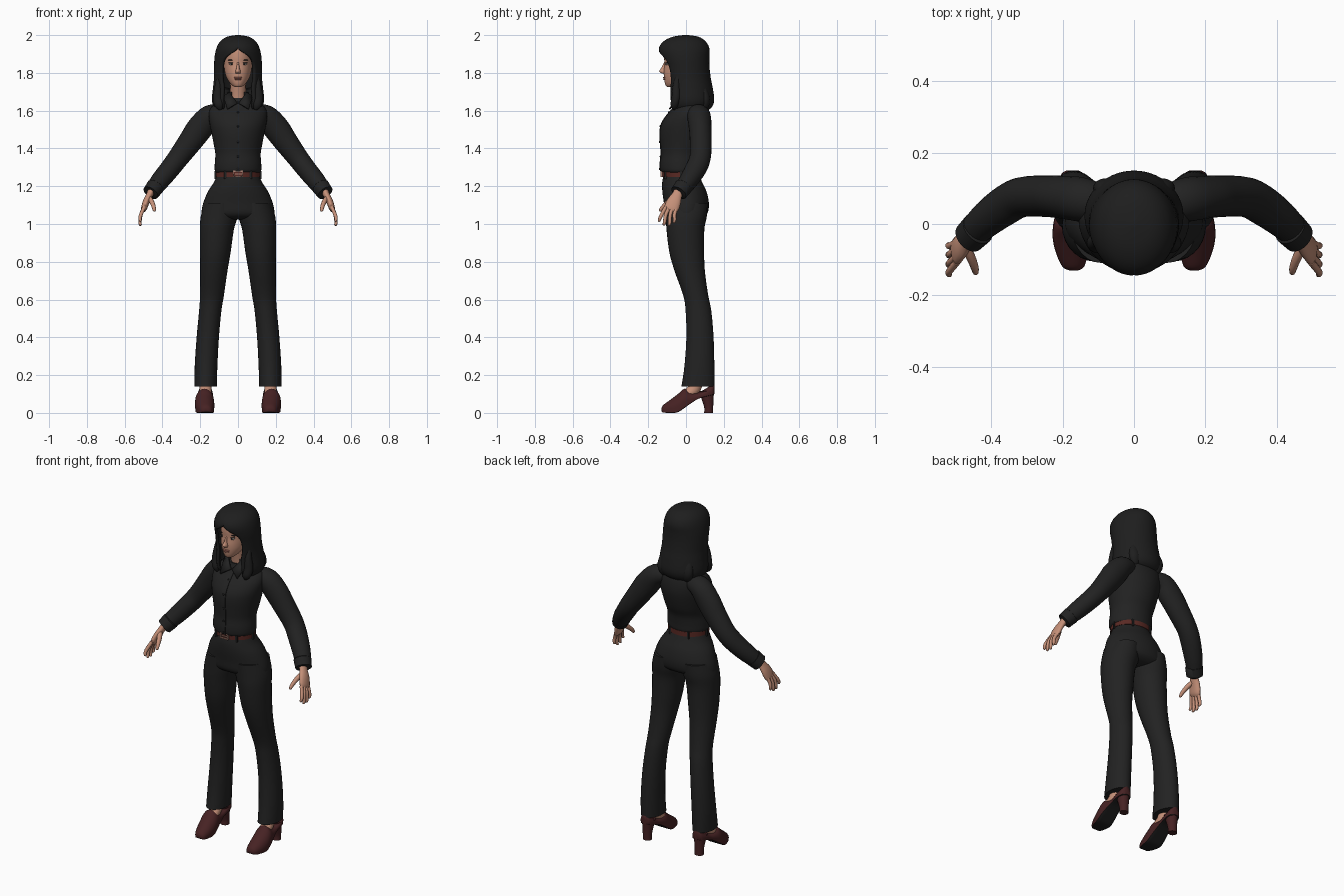
import bpy, bmesh, math
from mathutils import Vector

def material(name, r, g, b):
    m = bpy.data.materials.new(name)
    m.diffuse_color = (r, g, b, 1)
    return m

SKIN = material("skin", .56, .28, .19)
HAIR = material("black_hair", .013, .013, .013)
CLOTH = material("black_cloth", .016, .016, .016)
SHOE = material("dark_red_leather", .062, .016, .017)
BELT = material("red_brown_belt", .10, .022, .017)
METAL = material("buckle_metal", .42, .23, .18)
LIP = material("lips", .42, .16, .12)
WHITE = material("eye_white", .55, .48, .44)

def finish(name, bm, mats, mirror=False, thick=0, angle=50):
    bmesh.ops.remove_doubles(bm, verts=bm.verts, dist=1e-5)
    bmesh.ops.recalc_face_normals(bm, faces=bm.faces)
    me = bpy.data.meshes.new(name)
    bm.to_mesh(me)
    bm.free()
    ob = bpy.data.objects.new(name, me)
    bpy.context.collection.objects.link(ob)
    for m in mats if isinstance(mats, list) else [mats]:
        me.materials.append(m)
    me.shade_smooth()
    me.set_sharp_from_angle(angle=math.radians(angle))
    if thick:
        s = ob.modifiers.new("thickness", 'SOLIDIFY')
        s.thickness, s.offset = thick, 0
    if mirror:
        ob.modifiers.new("mirror", 'MIRROR')
    return ob

def smooth(st, k=4):
    """Catmull-Rom resampling of station tuples."""
    out = []
    for i in range(len(st) - 1):
        p = [st[max(0, min(len(st) - 1, i + d))] for d in (-1, 0, 1, 2)]
        for j in range(k):
            t = j / k
            out.append(tuple(.5 * (2*b + (c - a)*t + (2*a - 5*b + 4*c - d)*t*t + (3*b - a - 3*c + d)*t**3)
                             for a, b, c, d in zip(*p)))
    return out + [st[-1]]

def loft(name, rings, mats, closed=True, **kw):
    bm = bmesh.new()
    rows = [[bm.verts.new(p) for p in r] for r in rings]
    n = len(rows[0])
    for a, b in zip(rows, rows[1:]):
        for i in range(n if closed else n - 1):
            j = (i + 1) % n
            bm.faces.new((a[i], a[j], b[j], b[i]))
    if closed:
        bm.faces.new(rows[0])
        bm.faces.new(rows[-1])
    return finish(name, bm, mats, **kw)

def stack(name, st, mats, n=32, k=4, **kw):
    """Horizontal ellipses: z, cx, cy, rx, ry."""
    rings = [[(cx + rx*math.sin(2*math.pi*i/n), cy - ry*math.cos(2*math.pi*i/n), z) for i in range(n)]
             for z, cx, cy, rx, ry in smooth(st, k)]
    return loft(name, rings, mats, **kw)

def tube(name, st, mats, ref=(0, 1, 0), n=16, k=4, **kw):
    """Ellipses along a path: x, y, z, radius along ref, radius across."""
    s = smooth(st, k)
    P = [Vector(q[:3]) for q in s]
    rings = []
    for i, q in enumerate(s):
        t = (P[min(i + 1, len(P) - 1)] - P[max(i - 1, 0)]).normalized()
        u = Vector(ref)
        u = (u - u.dot(t) * t).normalized()
        v = t.cross(u)
        rings.append([P[i] + u*q[3]*math.cos(2*math.pi*a/n) + v*q[4]*math.sin(2*math.pi*a/n) for a in range(n)])
    return loft(name, rings, mats, **kw)

def ball(name, c, r, mat, mirror=False):
    bm = bmesh.new()
    bmesh.ops.create_uvsphere(bm, u_segments=16, v_segments=10, radius=1)
    for v in bm.verts:
        v.co = Vector([c[i] + v.co[i]*r[i] for i in range(3)])
    return finish(name, bm, mat, mirror)

def box(name, c, s, mat, mirror=False):
    bm = bmesh.new()
    bmesh.ops.create_cube(bm, size=1)
    for v in bm.verts:
        v.co = Vector([c[i] + v.co[i]*s[i] for i in range(3)])
    return finish(name, bm, mat, mirror)

# Blouse body
body = [(1.272, 0, -.028, .115, .098), (1.285, 0, -.03, .123, .105), (1.32, 0, -.03, .123, .107),
        (1.37, 0, -.024, .12, .108), (1.42, 0, -.015, .128, .12), (1.48, 0, -.008, .14, .13),
        (1.53, 0, 0, .15, .13), (1.58, 0, .014, .155, .113), (1.62, 0, .027, .14, .088),
        (1.648, 0, .02, .09, .066), (1.668, 0, .012, .052, .052)]
stack("blouse_body", body, CLOTH, n=40)

# Front placket and buttons follow the chest line
front = [(s[0], s[2] - s[4]) for s in smooth(body)][2:-5]
loft("placket", [[(-.013, y - .003, z), (.013, y - .003, z), (.013, y + .01, z), (-.013, y + .01, z)]
                 for z, y in front], CLOTH)
for z, y in front[3::6]:
    ball("button", (0, y - .003, z), (.006, .004, .006), HAIR)

# Collar flaps and collar band
bm = bmesh.new()
bm.faces.new([bm.verts.new(p) for p in
              ((.004, -.062, 1.64), (.045, -.03, 1.695), (.078, -.015, 1.675), (.056, -.088, 1.608))])
finish("collar_flap", bm, CLOTH, mirror=True, thick=.009)
band = [(z, r) for z, r in ((1.64, .066), (1.67, .058), (1.698, .053))]
loft("collar_band", [[(r*math.sin(a), .008 - r*math.cos(a), z)
                      for a in [.7 + i*(2*math.pi - 1.4)/20 for i in range(21)]] for z, r in band],
     CLOTH, closed=False, thick=.008)

# Sleeves and cuffs
tube("sleeve", [(.08, .055, 1.585, .05, .045), (.145, .068, 1.572, .062, .06), (.2, .075, 1.51, .06, .069),
                (.25, .078, 1.44, .058, .064), (.315, .075, 1.352, .056, .056), (.36, .052, 1.293, .056, .053),
                (.41, .015, 1.232, .05, .05), (.448, -.02, 1.185, .043, .043)], CLOTH, n=24, mirror=True)
tube("cuff", [(.434, -.01, 1.202, .042, .042), (.437, -.013, 1.198, .049, .048),
              (.462, -.038, 1.165, .046, .044), (.464, -.04, 1.163, .036, .034)], CLOTH, n=24, k=1, mirror=True)

# Hands: palm, fingers, thumb
tube("palm", [(.455, -.035, 1.18, .026, .02), (.468, -.047, 1.155, .027, .018), (.485, -.063, 1.12, .037, .018),
              (.497, -.077, 1.085, .039, .016), (.503, -.083, 1.07, .03, .01)], SKIN, mirror=True)
tips = [(-.142, 1.012), (-.117, .992), (-.09, .99), (-.064, 1.005)]
for i, (ty, tz) in enumerate(tips):
    by = -.107 + .019*i
    tube("finger", [(.496, by, 1.09, .010, .010), (.514, (by + ty)/2 - .004, 1.05, .010, .010),
                    (.519, ty + .004, tz + .018, .009, .009), (.516, ty, tz + .004, .007, .007),
                    (.515, ty, tz, .002, .002)], SKIN, n=10, k=3, mirror=True)
tube("thumb", [(.474, -.06, 1.145, .014, .013), (.457, -.092, 1.118, .014, .013), (.446, -.122, 1.09, .011, .011),
               (.443, -.136, 1.072, .008, .008), (.443, -.139, 1.066, .002, .002)], SKIN, n=10, k=3, mirror=True)

# Trousers: hips and legs
stack("trouser_hips", [(1.26, 0, -.025, .11, .093), (1.22, 0, -.02, .128, .106), (1.17, 0, -.008, .16, .117),
                       (1.11, 0, .002, .184, .119), (1.06, 0, .002, .193, .113), (1.035, 0, 0, .185, .09),
                       (1.025, 0, 0, .14, .06)], CLOTH, n=40)
stack("trouser_leg", [(1.11, .092, .003, .085, .112), (1.04, .1, .002, .097, .108), (.97, .112, -.003, .09, .1),
                      (.85, .12, .004, .081, .092), (.75, .128, .02, .072, .08), (.62, .138, .052, .063, .066),
                      (.54, .147, .066, .059, .068), (.4, .16, .074, .059, .072), (.25, .169, .071, .06, .079),
                      (.14, .171, .063, .059, .087)], CLOTH, n=28, mirror=True)

# Belt, loops and buckle
stack("belt", [(1.25, 0, -.026, .112, .097), (1.25, 0, -.026, .117, .101), (1.278, 0, -.027, .117, .102),
               (1.278, 0, -.027, .112, .097)], BELT, n=40, k=1)
for a in (35, 90, 150):
    a = math.radians(a)
    box("belt_loop", (.118*math.sin(a), -.026 - .102*math.cos(a), 1.26), (.011, .011, .042), CLOTH, True)
for z in (1.251, 1.279):
    box("buckle_bar", (0, -.13, z), (.052, .009, .006), METAL)
box("buckle_side", (.024, -.13, 1.265), (.006, .009, .03), METAL, True)
box("buckle_pin", (.004, -.131, 1.265), (.04, .006, .005), METAL)

# Ankles
tube("ankle", [(.172, -.025, .085, .034, .022), (.173, .01, .1, .034, .03), (.172, .045, .13, .033, .034),
               (.172, .06, .2, .033, .036)], SKIN, ref=(1, 0, 0), mirror=True)

# Shoes: y, cx, half width, bottom z, top z
shoe = smooth([(-.13, .168, .012, .008, .026), (-.12, .17, .03, .002, .042), (-.085, .173, .044, 0, .068),
               (-.045, .176, .051, .003, .098), (-.008, .177, .05, .026, .128), (.025, .176, .045, .05, .112),
               (.065, .174, .04, .074, .108), (.11, .173, .04, .088, .132), (.14, .172, .031, .095, .152),
               (.15, .172, .016, .1, .15)])
rings = []
for y, cx, w, lo, hi in shoe:
    ring = []
    for i in range(20):
        c, s = math.cos(math.pi*i/10), math.sin(math.pi*i/10)
        z = lo + (hi - lo)*(.35 + .65*s) if s > 0 else lo + (hi - lo)*.35*(1 - min(1, -s*3))
        ring.append((cx + w*c, y, z))
    rings.append(ring)
ob = loft("shoe", rings, [SHOE, HAIR], mirror=True)
for f in ob.data.polygons:          # dark sole
    f.material_index = int(f.normal.z < -.65)
stack("shoe_heel", [(0, .172, .12, .026, .024), (.03, .172, .12, .026, .024), (.08, .172, .113, .031, .033),
                    (.115, .172, .108, .037, .041)], SHOE, n=20, mirror=True)

# Neck and head
tube("neck", [(0, .015, 1.61, .045, .045), (0, .005, 1.68, .04, .041), (0, -.01, 1.77, .042, .043)], SKIN)
stack("head", [(1.724, 0, -.082, .012, .014), (1.731, 0, -.075, .027, .031), (1.75, 0, -.055, .046, .058),
               (1.78, 0, -.035, .063, .082), (1.81, 0, -.02, .071, .098), (1.85, 0, -.014, .075, .1),
               (1.89, 0, -.01, .077, .106), (1.93, 0, -.008, .07, .1), (1.965, 0, 0, .04, .06)], SKIN)

# Face details
stack("nose", [(1.858, 0, -.106, .006, .009), (1.828, 0, -.113, .008, .017), (1.808, 0, -.117, .014, .025),
               (1.796, 0, -.113, .012, .014)], SKIN, n=16)
ball("upper_lip", (0, -.112, 1.775), (.023, .010, .005), LIP)
ball("lower_lip", (0, -.111, 1.767), (.019, .010, .006), LIP)
ball("eye", (.033, -.1, 1.847), (.014, .007, .006), WHITE, True)
ball("iris", (.033, -.104, 1.847), (.006, .005, .006), HAIR, True)
ball("lash", (.034, -.1, 1.853), (.016, .009, .0028), HAIR, True)
ball("eyebrow", (.036, -.1, 1.868), (.018, .008, .0025), HAIR, True)

# Hair shell: z, cy, rx, ry, half opening at the face in degrees
hair = smooth([(1.994, 0, 0, 0, 0), (1.984, -.002, .056, .066, 0), (1.96, -.008, .09, .108, 0),
               (1.925, -.01, .108, .127, 2), (1.88, -.006, .117, .122, 33), (1.83, .002, .119, .115, 42),
               (1.77, .01, .12, .114, 42), (1.72, .018, .125, .116, 36), (1.66, .022, .131, .12, 36),
               (1.625, .022, .122, .11, 38), (1.608, .022, .105, .09, 42)])
rings = []
for z, cy, rx, ry, g in hair:
    g = math.radians(max(0, g))
    rings.append([(rx*math.sin(a), cy - ry*math.cos(a), z)
                  for a in [g + i*(2*math.pi - 2*g)/44 for i in range(45)]])
loft("hair", rings, HAIR, closed=False, thick=.015, angle=70)
tube("front_lock", [(.098, -.04, 1.79, .012, .014), (.103, -.05, 1.73, .02, .02), (.106, -.052, 1.67, .024, .027),
                    (.1, -.062, 1.63, .02, .024), (.092, -.064, 1.605, .006, .008)], HAIR, mirror=True)
tube("back_lock", [(.07, .09, 1.72, .02, .03), (.08, .1, 1.66, .028, .035), (.07, .098, 1.62, .02, .028),
                   (.06, .09, 1.6, .006, .01)], HAIR, mirror=True)
